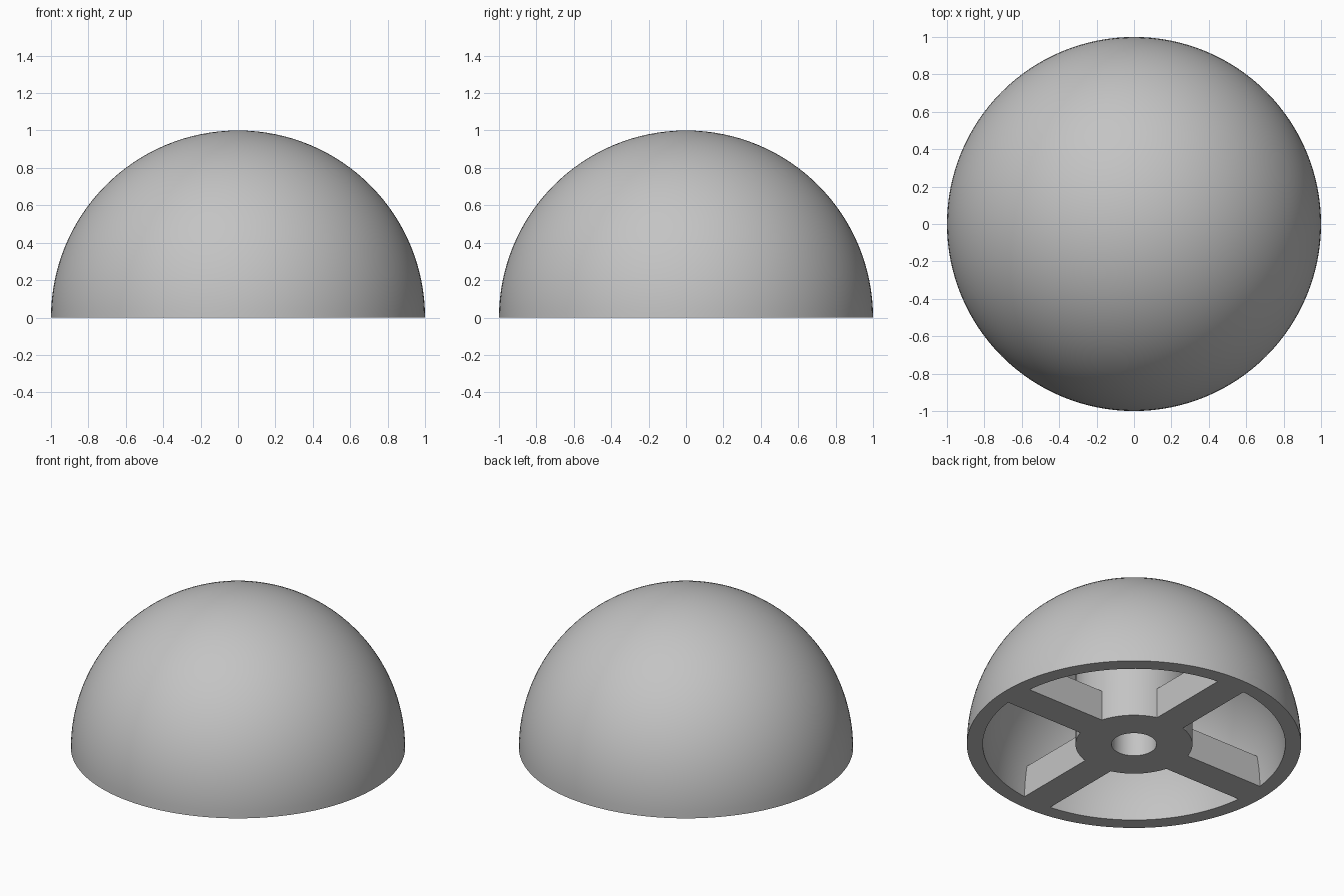
import bpy, bmesh
from math import sin, cos, pi, radians

SEGMENTS = 128
RINGS = 32

if "Cube" in bpy.data.objects:
    bpy.data.objects.remove(bpy.data.objects["Cube"])

# Single matte grey
GREY = (0.55, 0.55, 0.55, 1.0)
grey = bpy.data.materials.new("plain_grey")
grey.use_nodes = True
grey.diffuse_color = GREY
grey.node_tree.nodes["Principled BSDF"].inputs["Base Color"].default_value = GREY


def lathe(name, profile):
    """Solid of revolution from (radius, height) points running axis to axis."""
    bm = bmesh.new()
    verts = [bm.verts.new((r, 0, z)) for r, z in profile]
    edges = [bm.edges.new(pair) for pair in zip(verts, verts[1:])]
    bmesh.ops.spin(bm, geom=verts + edges, cent=(0, 0, 0), axis=(0, 0, 1),
                   angle=2 * pi, steps=SEGMENTS)
    bmesh.ops.remove_doubles(bm, verts=bm.verts, dist=1e-5)
    bmesh.ops.dissolve_degenerate(bm, edges=bm.edges, dist=1e-6)
    bmesh.ops.recalc_face_normals(bm, faces=bm.faces)
    return finish(name, bm)


def box(name, size):
    bm = bmesh.new()
    bmesh.ops.create_cube(bm, size=1)
    bmesh.ops.scale(bm, vec=size, verts=bm.verts)
    return finish(name, bm)


def finish(name, bm):
    mesh = bpy.data.meshes.new(name)
    bm.to_mesh(mesh)
    bm.free()
    mesh.materials.append(grey)
    obj = bpy.data.objects.new(name, mesh)
    bpy.context.collection.objects.link(obj)
    return obj


def subtract(target, cutter):
    """Cut one solid out of another, then discard the cutter."""
    mod = target.modifiers.new("cut", 'BOOLEAN')
    mod.operation = 'DIFFERENCE'
    mod.solver = 'EXACT'
    mod.object = cutter
    bpy.context.view_layer.objects.active = target
    bpy.ops.object.modifier_apply(modifier=mod.name)
    bpy.data.objects.remove(cutter)


def arc(radius):
    """Quarter circle from the rim up to the pole."""
    steps = [i / RINGS * pi / 2 for i in range(RINGS)]
    return [(radius * cos(a), radius * sin(a)) for a in steps] + [(0, radius)]


def rod(name, radius, bottom, top):
    return lathe(name, [(0, bottom), (radius, bottom), (radius, top), (0, top)])


# Outer dome, flat underneath
dome = lathe("dome", [(0, 0)] + arc(1.0))

# Hollow inside, leaving the central hub and four low ribs standing
hollow = lathe("hollow", [(0, -0.1), (0.905, -0.1)] + arc(0.905))
subtract(hollow, rod("hub", 0.35, -0.3, 1.2))
subtract(hollow, box("rib_across", (3, 0.2, 0.4)))
subtract(hollow, box("rib_along", (0.2, 3, 0.4)))
subtract(dome, hollow)

# Blind socket up the middle of the hub
subtract(dome, rod("socket", 0.135, -0.2, 0.7))

# Smooth curves, crisp edges
bpy.ops.object.select_all(action='DESELECT')
dome.select_set(True)
bpy.context.view_layer.objects.active = dome
bpy.ops.object.shade_smooth_by_angle(angle=radians(30))
